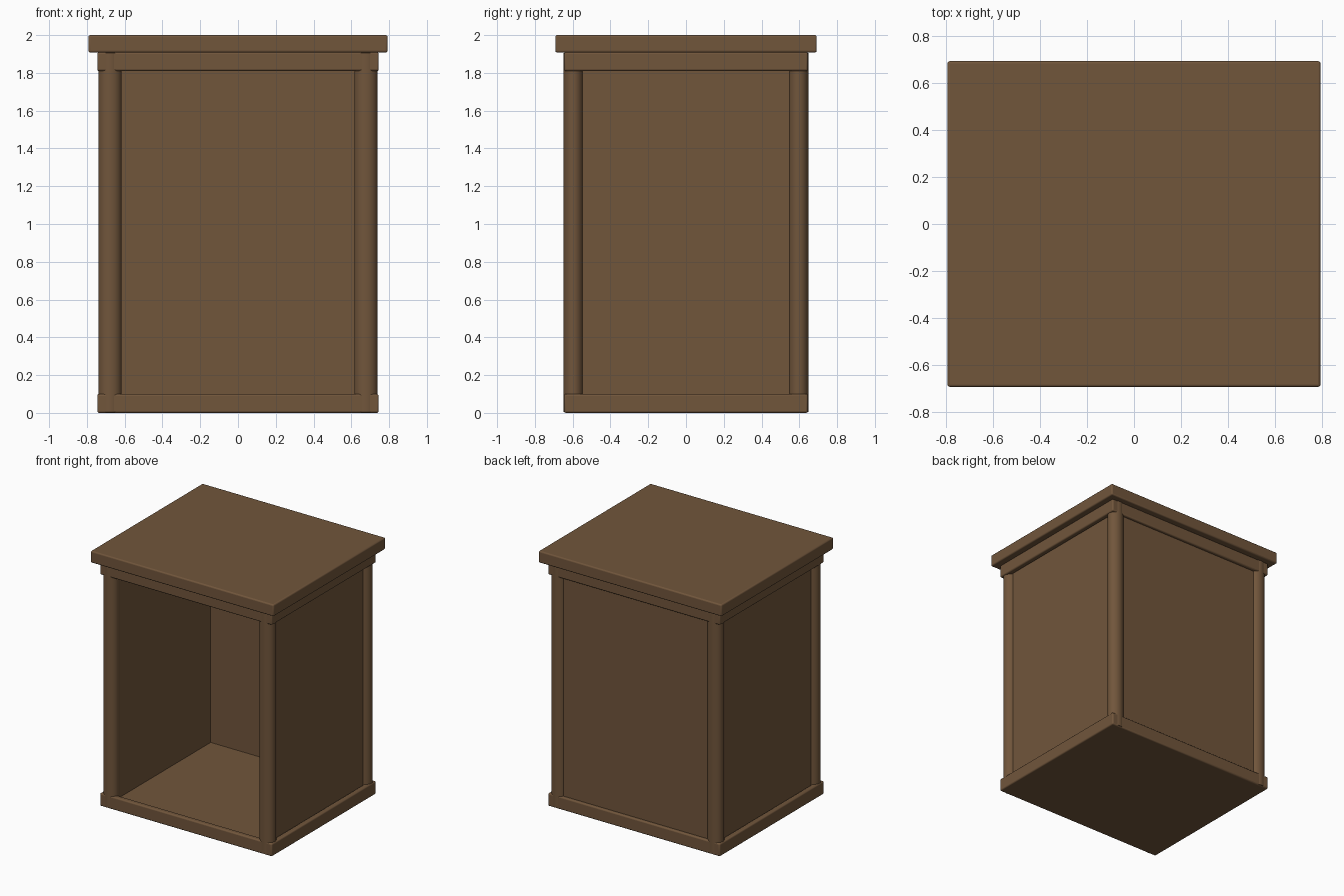
import bpy, bmesh
from mathutils import Matrix

if "Cube" in bpy.data.objects:
    bpy.data.objects.remove(bpy.data.objects["Cube"])

wood = bpy.data.materials.new("brown_wood")
wood.diffuse_color = (0.165, 0.092, 0.044, 1)
wood.use_nodes = True
wood.node_tree.nodes["Principled BSDF"].inputs["Base Color"].default_value = wood.diffuse_color


def finish(name, bm, bevel=0.0):
    bmesh.ops.recalc_face_normals(bm, faces=bm.faces)
    me = bpy.data.meshes.new(name)
    bm.to_mesh(me)
    bm.free()
    me.materials.append(wood)
    ob = bpy.data.objects.new(name, me)
    bpy.context.collection.objects.link(ob)
    if bevel:
        mod = ob.modifiers.new("soft_edges", 'BEVEL')
        mod.width = bevel
        mod.segments = 3
        mod.limit_method = 'ANGLE'
    bpy.ops.object.select_all(action='DESELECT')
    bpy.context.view_layer.objects.active = ob
    ob.select_set(True)
    bpy.ops.object.shade_smooth_by_angle(angle=0.6)
    return ob


def box(name, lo, hi, bevel=0.0, recess=0):
    """Box between two corners; recess +1/-1 sinks a tray into the top/bottom."""
    bm = bmesh.new()
    size = [h - l for l, h in zip(lo, hi)]
    mid = [(h + l) / 2 for l, h in zip(lo, hi)]
    bmesh.ops.create_cube(bm, size=1, matrix=Matrix.Translation(mid) @ Matrix.Diagonal((*size, 1)))
    if recess:
        face = max(bm.faces, key=lambda f: f.calc_center_median().z * recess)
        bmesh.ops.inset_region(bm, faces=[face], thickness=0.06)
        ring = bmesh.ops.extrude_discrete_faces(bm, faces=[face])["faces"][0]
        bmesh.ops.translate(bm, verts=ring.verts, vec=(0, 0, -0.03 * recess))
    return finish(name, bm, bevel)


# base, upper frame and overhanging lid
box("base", (-0.745, -0.645, 0), (0.745, 0.645, 0.1), 0.01, 1)
box("upper_frame", (-0.745, -0.645, 1.81), (0.745, 0.645, 1.91), 0.01, -1)
box("lid", (-0.792, -0.692, 1.908), (0.792, 0.692, 2.0), 0.01)

# corner posts, slightly oval
for sx, side in ((-1, "left"), (1, "right")):
    for sy, end in ((-1, "front"), (1, "back")):
        bm = bmesh.new()
        bmesh.ops.create_cone(
            bm, cap_ends=True, segments=32, radius1=1, radius2=1, depth=1.9,
            matrix=Matrix.Translation((sx * 0.677, sy * 0.596, 0.956)) @ Matrix.Diagonal((0.0615, 0.0525, 1, 1)))
        finish(f"{end}_{side}_post", bm)

    # side panel
    x0, x1 = sorted((sx * 0.625, sx * 0.70))
    box(f"{side}_panel", (x0, -0.58, 0.05), (x1, 0.58, 1.86))

# back panel, the front stays open
box("back_panel", (-0.66, 0.555, 0.05), (0.66, 0.622, 1.86))
